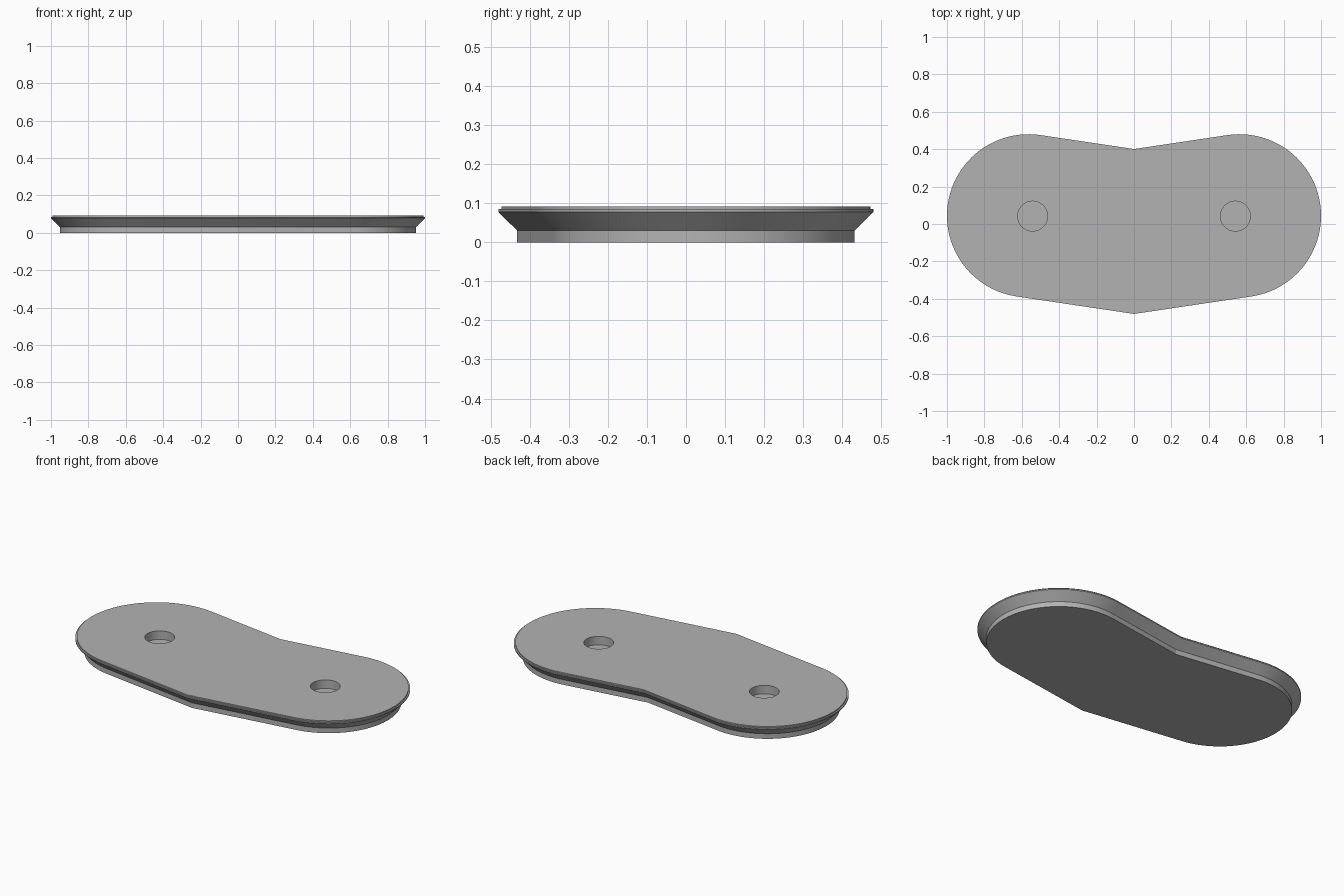
import bpy
import bmesh
import math

cube = bpy.data.objects.get("Cube")
if cube:
    bpy.data.objects.remove(cube, do_unlink=True)

grey = bpy.data.materials.new("plain grey")
grey.use_nodes = True
colour = (0.45, 0.45, 0.45, 1)
grey.diffuse_color = colour
grey.node_tree.nodes["Principled BSDF"].inputs["Base Color"].default_value = colour

LOBE_X, LOBE_Y, BEND_Y = 0.564, 0.044, -0.04
TILT = math.atan2(LOBE_Y - BEND_Y, LOBE_X)
ARC_STEPS = 48


def outline(r):
    """Bent capsule around a shallow V centre line, counter-clockwise."""
    arc = []
    for i in range(ARC_STEPS + 1):
        a = TILT - math.pi / 2 + math.pi * i / ARC_STEPS
        arc.append((LOBE_X + r * math.cos(a), LOBE_Y + r * math.sin(a)))
    half = r / math.cos(TILT)
    mirrored = [(-x, y) for x, y in reversed(arc)]
    return [(0, BEND_Y - half)] + arc + [(0, BEND_Y + half)] + mirrored


# Plate body: plinth, flared flank, thin rim and stepped top
R = 0.436
levels = [(R - 0.048, 0), (R - 0.048, 0.03), (R, 0.078),
          (R, 0.085), (R - 0.008, 0.085), (R - 0.008, 0.092)]
bm = bmesh.new()
rings = [[bm.verts.new((x, y, z)) for x, y in outline(r)] for r, z in levels]
n = len(rings[0])
for low, high in zip(rings, rings[1:]):
    for i in range(n):
        j = (i + 1) % n
        bm.faces.new((low[i], low[j], high[j], high[i]))
bm.faces.new(rings[-1])
bm.faces.new(rings[0][::-1])
mesh = bpy.data.meshes.new("plate")
bm.to_mesh(mesh)
bm.free()
plate = bpy.data.objects.new("plate", mesh)
bpy.context.collection.objects.link(plate)
mesh.materials.append(grey)

# Two blind round holes in the top
for name, side in (("left", 1), ("right", -1)):
    bpy.ops.mesh.primitive_cylinder_add(vertices=48, radius=0.08, depth=0.1,
                                        location=(side * 0.542, 0.042, 0.092))
    cutter = bpy.context.object
    cutter.name = name + "_hole_cutter"
    cutter.data.materials.append(grey)
    cutter.hide_render = True
    cutter.hide_set(True)
    cutter.display_type = 'WIRE'
    cut = plate.modifiers.new(name + "_hole", 'BOOLEAN')
    cut.operation = 'DIFFERENCE'
    cut.solver = 'EXACT'
    cut.object = cutter

# Bake the holes, then smooth the curved walls
bpy.ops.object.select_all(action='DESELECT')
bpy.context.view_layer.objects.active = plate
plate.select_set(True)
for name in [m.name for m in plate.modifiers]:
    bpy.ops.object.modifier_apply(modifier=name)
for side in ("left", "right"):
    bpy.data.objects.remove(bpy.data.objects[side + "_hole_cutter"], do_unlink=True)
bpy.ops.object.shade_smooth_by_angle(angle=math.radians(12))
